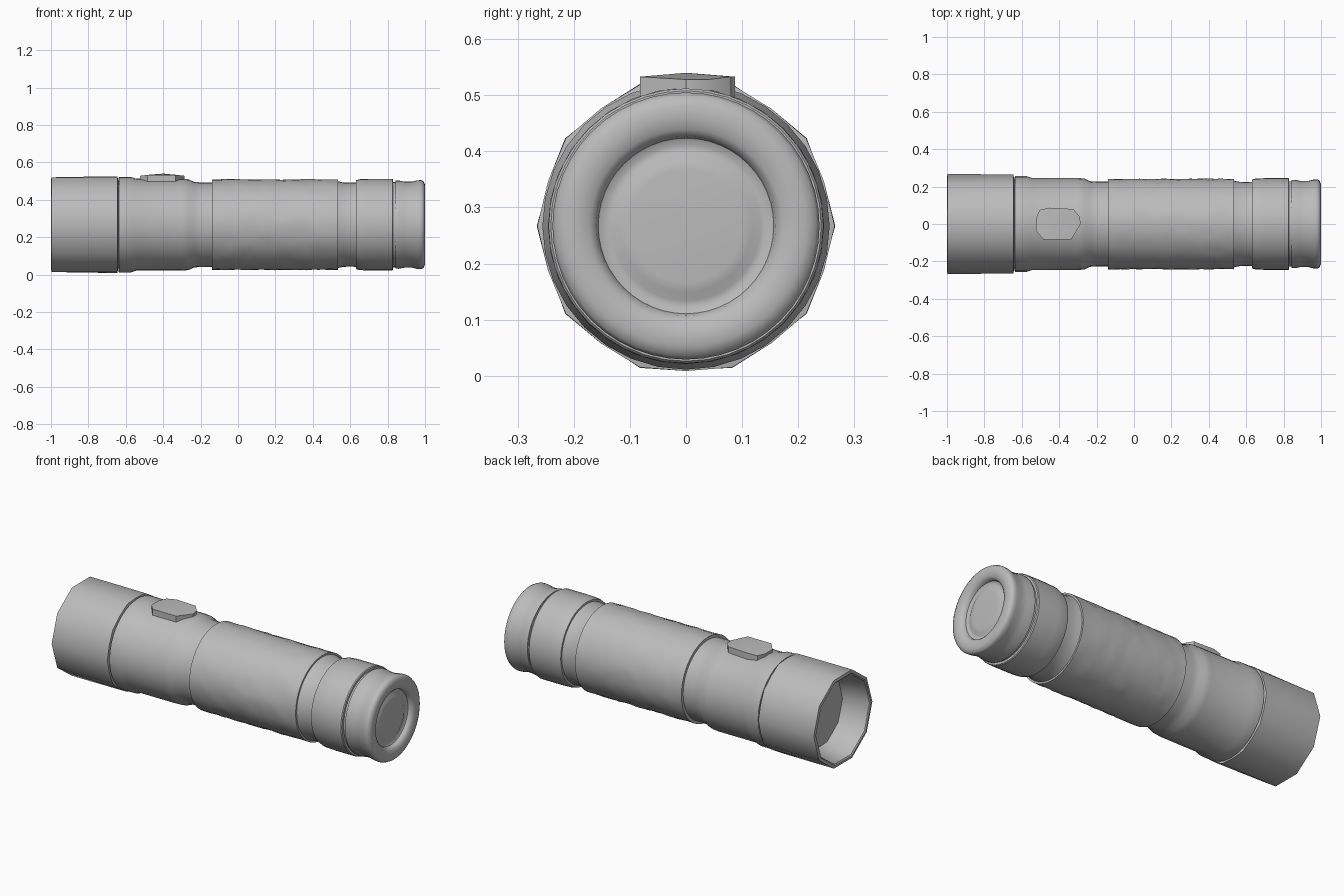
import bpy, bmesh, math, random

random.seed(7)

cube = bpy.data.objects.get("Cube")
if cube:
    bpy.data.objects.remove(cube, do_unlink=True)

AXIS_Z = 0.267
grey = bpy.data.materials.new("plain grey")
grey.use_nodes = True
colour = (0.5, 0.5, 0.5, 1)
grey.diffuse_color = colour
grey.node_tree.nodes["Principled BSDF"].inputs["Base Color"].default_value = colour


def finish(name, bm, angle=35):
    bmesh.ops.recalc_face_normals(bm, faces=bm.faces)
    mesh = bpy.data.meshes.new(name)
    bm.to_mesh(mesh)
    bm.free()
    mesh.materials.append(grey)
    obj = bpy.data.objects.new(name, mesh)
    bpy.context.collection.objects.link(obj)
    bpy.ops.object.select_all(action="DESELECT")
    obj.select_set(True)
    bpy.context.view_layer.objects.active = obj
    bpy.ops.object.shade_smooth_by_angle(angle=math.radians(angle))


def lathe(name, profile, sides=40, shape=None, angle=35):
    """Turn (x, radius) points about the long axis; radius 0 closes the end."""
    bm = bmesh.new()
    rings = []
    for x, r in profile:
        if r == 0:
            rings.append([bm.verts.new((x, 0, AXIS_Z))])
            continue
        ring = []
        for i in range(sides):
            a = math.tau * i / sides
            rr = r * shape(x, i) if shape else r
            ring.append(bm.verts.new((x, rr * math.cos(a), AXIS_Z + rr * math.sin(a))))
        rings.append(ring)
    for p, q in zip(rings, rings[1:]):
        for i in range(sides):
            j = (i + 1) % sides
            if len(q) == 1:
                bm.faces.new((p[i], p[j], q[0]))
            else:
                bm.faces.new((p[i], p[j], q[j], q[i]))
    finish(name, bm, angle)


# Faceted bezel: ten-sided at the mouth, rounder towards the body
def facet(x, i):
    flat = math.cos(math.pi / 10)
    blend = min(1, max(0, (x + 1) / 0.36))
    return 1 if i % 2 == 0 else flat + (1 - flat) * 0.5 * blend


lathe("bezel", [(-0.85, 0.205), (-0.9, 0.225), (-0.995, 0.243), (-1, 0.25), (-0.997, 0.266),
                (-0.82, 0.266), (-0.645, 0.265), (-0.64, 0.24)], 20, facet, 40)
lathe("lens", [(-0.85, 0.21), (-0.85, 0)], 20)

# Head body with collar, tapering to the neck
lathe("head", [(-0.64, 0.235), (-0.637, 0.256), (-0.575, 0.256), (-0.545, 0.246), (-0.3, 0.246),
               (-0.265, 0.243), (-0.235, 0.229), (-0.2, 0.226), (-0.135, 0.226)], 32)


# Grip sleeve with a rough, hammered surface between clean ends
def rough(x, i):
    inside = -0.13 < x < 0.53
    return 1 + random.uniform(-0.011, 0.009) * inside


steps = 20
grip = [(-0.14 + 0.675 * k / steps, 0.242) for k in range(steps + 1)]
lathe("grip", [(-0.14, 0.22)] + grip + [(0.535, 0.22)], 44, rough, 40)

# Rear neck, tail ring and tail cap
lathe("rear_neck", [(0.53, 0.233), (0.56, 0.226), (0.6, 0.224), (0.635, 0.226)])
lathe("tail_ring", [(0.63, 0.22), (0.63, 0.237), (0.65, 0.243), (0.7, 0.245),
                    (0.825, 0.245), (0.83, 0.241), (0.83, 0.22)])
lathe("tail_groove", [(0.825, 0.228), (0.85, 0.228)])
lathe("tail_cap", [(0.843, 0.22), (0.843, 0.235), (0.86, 0.236), (0.89, 0.23), (0.93, 0.23),
                   (0.96, 0.237), (0.98, 0.238), (0.992, 0.232), (0.999, 0.215), (1, 0.195),
                   (0.995, 0.172), (0.985, 0.16), (0.968, 0.156)], 48, None, 50)
lathe("tail_button", [(0.97, 0.157), (0.964, 0.145), (0.965, 0.133), (0.973, 0.118),
                      (0.975, 0.1), (0.975, 0)], 48)

# Chamfered switch pad with a slightly peaked top
outline = [(-0.525, -0.035), (-0.485, -0.082), (-0.335, -0.082), (-0.285, 0.0),
           (-0.29, 0.04), (-0.325, 0.08), (-0.45, 0.087), (-0.505, 0.075), (-0.525, 0.03)]
bm = bmesh.new()
low = [bm.verts.new((x, y, 0.47)) for x, y in outline]
top = [bm.verts.new((x, y, 0.528 + 0.005 * (abs(x + 0.4) < 0.09))) for x, y in outline]
peak = bm.verts.new((-0.4, 0, 0.54))
for i in range(len(outline)):
    j = (i + 1) % len(outline)
    bm.faces.new((low[i], low[j], top[j], top[i]))
    bm.faces.new((top[i], top[j], peak))
bm.faces.new(low[::-1])
finish("switch", bm)
